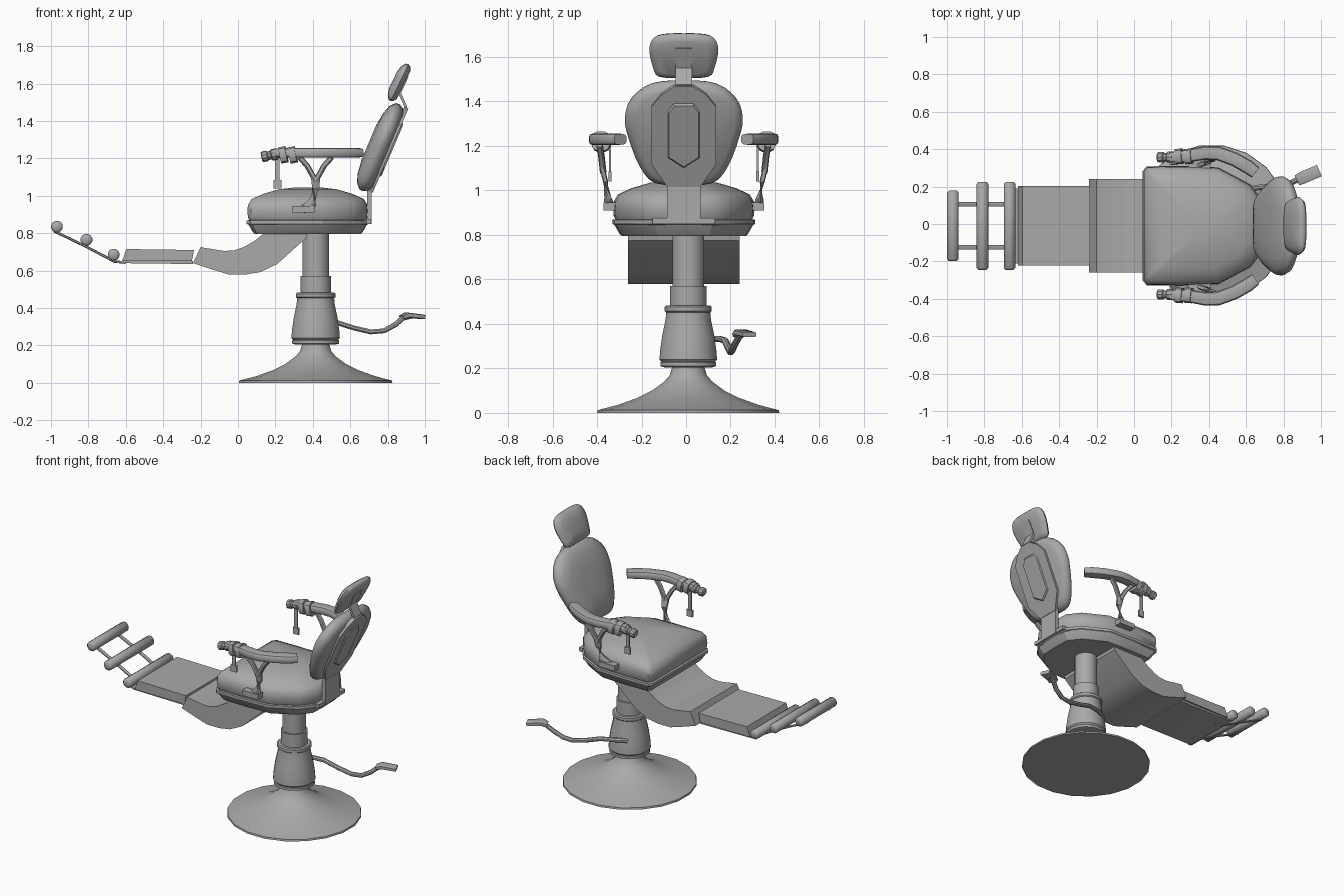
import bpy, bmesh, math
from mathutils import Vector, Matrix

old = bpy.data.objects.get("Cube")
if old:
    bpy.data.objects.remove(old)

MID = -0.01  # centre line of the chair in y

grey = bpy.data.materials.new("plain grey")
grey.use_nodes = True
grey.diffuse_color = (0.4, 0.4, 0.4, 1)
grey.node_tree.nodes["Principled BSDF"].inputs["Base Color"].default_value = (0.4, 0.4, 0.4, 1)


def axes(u, v, w, origin):
    """Matrix that sends local x, y, z to the given directions."""
    m = Matrix((u, v, w)).transposed().to_4x4()
    m.translation = origin
    return m


def loft(name, rings, angle=35):
    """Skin equal-length rings and cap both ends."""
    bm = bmesh.new()
    loops = [[bm.verts.new(p) for p in ring] for ring in rings]
    n = len(loops[0])
    for a, b in zip(loops, loops[1:]):
        for i in range(n):
            j = (i + 1) % n
            bm.faces.new((a[i], a[j], b[j], b[i]))
    bm.faces.new(loops[0])
    bm.faces.new(loops[-1])
    bmesh.ops.recalc_face_normals(bm, faces=bm.faces)
    mesh = bpy.data.meshes.new(name)
    bm.to_mesh(mesh)
    bm.free()
    mesh.materials.append(grey)
    for p in mesh.polygons:
        p.use_smooth = True
    mesh.set_sharp_from_angle(angle=math.radians(angle))
    ob = bpy.data.objects.new(name, mesh)
    bpy.context.collection.objects.link(ob)
    return ob


def layered(name, outline, layers, m, centre=(0, 0), angle=35):
    """Stack scaled copies of an outline; layers are (height, scale)."""
    cx, cy = centre
    return loft(name, [[m @ Vector((cx + (x - cx) * s, cy + (y - cy) * s, h))
                        for x, y in outline] for h, s in layers], angle)


def prism(name, outline, lo, hi, m):
    return layered(name, outline, [(lo, 1), (hi, 1)], m)


def box(name, x, y, z):
    corners = [(x[0], y[0]), (x[1], y[0]), (x[1], y[1]), (x[0], y[1])]
    return prism(name, corners, z[0], z[1], Matrix())


def mirrored(half):
    return half + [(-u, v) for u, v in reversed(half) if abs(u) > 1e-6]


def rounded(pts, steps=3):
    """Closed smooth curve through the points."""
    out, n = [], len(pts)
    for i in range(n):
        a, b, c, d = (Vector(pts[(i + k) % n]) for k in (-1, 0, 1, 2))
        for k in range(steps):
            t = k / steps
            out.append(tuple(0.5 * (2 * b + (c - a) * t + (2 * a - 5 * b + 4 * c - d) * t ** 2
                                    + (3 * b - a - 3 * c + d) * t ** 3)))
    return out


def tube(name, path, radii, sides=10, square=1.0, angle=35):
    """Sweep an ellipse; each radius is a number or a (side, up) pair."""
    path = [Vector(p) for p in path]
    if not isinstance(radii, list):
        radii = [radii] * len(path)
    rings = []
    for i, p in enumerate(path):
        t = (path[min(i + 1, len(path) - 1)] - path[max(i - 1, 0)]).normalized()
        side = t.cross(Vector((1, 0, 0) if abs(t.z) > 0.9 else (0, 0, 1))).normalized()
        up = side.cross(t)
        w, h = radii[i] if isinstance(radii[i], tuple) else (radii[i], radii[i])
        ring = []
        for k in range(sides):
            a = 2 * math.pi * (k + 0.5) / sides
            c, s = (math.copysign(abs(f(a)) ** square, f(a)) for f in (math.cos, math.sin))
            ring.append(p + side * w * c + up * h * s)
        rings.append(ring)
    return loft(name, rings, angle)


def turned(name, profile, sides=20):
    """Upright turned part from (radius, z) pairs."""
    return tube(name, [(0.415, 0.01, z) for r, z in profile], [r for r, z in profile], sides)


# Pedestal
turned("base_foot", [(.415, 0), (.413, .012), (.32, .036), (.23, .068), (.165, .1),
                     (.11, .14), (.085, .168), (.072, .21), (.07, .23)])
turned("pump_flange", [(.11, .205), (.127, .21), (.127, .226), (.12, .232)])
turned("pump_body", [(.118, .225), (.131, .24), (.128, .28), (.118, .35), (.103, .42), (.1, .455)])
turned("pump_ring", [(.1, .452), (.107, .458), (.107, .476), (.1, .482)])
turned("piston_sleeve", [(.083, .47), (.083, .57)])
turned("piston", [(.072, .565), (.072, .82)])

# Pump lever and pedal
tube("pump_lever", [(.36, .11, .33), (.42, .15, .333), (.52, .175, .325), (.62, .19, .293), (.71, .2, .272),
                    (.78, .205, .278), (.84, .22, .31), (.88, .24, .345), (.93, .26, .357)],
     [(.016, .014)] * 9, 8)
tube("pedal", [(.875, .235, .35), (.9, .247, .362), (.99, .285, .352)], [(.03, .012), (.034, .014), (.034, .012)],
     8, 0.4)

# Seat: outline is given as (half width, x)
seat_half = [(0, .05), (.29, .05), (.315, .07), (.318, .25), (.31, .45), (.22, .62), (.13, .69), (0, .695)]
seat_axes = axes((0, 1, 0), (1, 0, 0), (0, 0, 1), (0, MID, 0))
seat = mirrored(seat_half)
layered("seat_frame", seat, [(.795, .88), (.805, .91), (.845, .98), (.85, 1.01), (.868, 1.01), (.87, .97)],
        seat_axes, (0, .375), 25)
layered("seat_cushion", seat, [(.865, .96), (.885, .99), (.92, 1), (.95, .99), (.982, .93), (1.01, .74),
                               (1.035, .47), (1.045, .2)], seat_axes, (0, .375), 45)

# Backrest, in a leaning frame
def leaning(degrees, origin):
    s, c = math.sin(math.radians(degrees)), math.cos(math.radians(degrees))
    return axes((0, -1, 0), (s, 0, c), (-c, 0, s), origin)


back = leaning(23, (.715, MID, 1.04))
back_half = [(0, -.03), (.13, -.025), (.2, .06), (.25, .2), (.265, .29), (.24, .38), (.15, .455), (0, .472)]
layered("backrest_cushion", rounded(mirrored(back_half)),
        [(0, .85), (.015, .95), (.04, 1), (.06, .99), (.085, .88), (.1, .7), (.11, .4)], back, (0, .22), 50)
plate_half = [(.075, -.02), (.145, .09), (.145, .37), (.1, .43), (.04, .47)]
prism("backrest_plate", mirrored(plate_half), -.014, .01, back)
panel_half = [(0, .07), (.072, .12), (.072, .35), (.045, .39)]
layered("backrest_panel", mirrored(panel_half), [(-.012, 1), (-.022, .93)], back, (0, .23), 20)
box("backrest_strut", (.69, .715), (MID - .075, MID + .075), (.85, 1.06))
box("backrest_strut_foot", (.64, .712), (MID - .14, MID + .14), (.85, .875))

# Headrest and its bracket
head = leaning(26, (.838, MID, 1.495))
head_half = [(0, 0), (.11, .005), (.138, .05), (.155, .14), (.135, .2), (.08, .218), (0, .22)]
layered("headrest_cushion", rounded(mirrored(head_half)),
        [(0, .75), (.01, .92), (.025, 1), (.04, .96), (.055, .75), (.063, .45)], head, (0, .11), 50)
side_axes = axes((1, 0, 0), (0, 0, 1), (0, 1, 0), (0, MID, 0))
prism("headrest_bracket", [(.885, 1.44), (.905, 1.475), (.872, 1.55), (.913, 1.638), (.9, 1.642),
                           (.855, 1.55), (.89, 1.475), (.875, 1.445)], -.037, .037, side_axes)

# Leg rest
prism("knee_rest", [(-.2, .725), (-.075, .705), (-.02, .708), (.03, .725), (.09, .76), (.14, .8), (.37, .8),
                    (.365, .775), (.21, .635), (.12, .592), (.04, .579), (-.05, .579), (-.15, .61),
                    (-.24, .64)], -.25, .25, side_axes)
prism("calf_plate", [(-.66, .65), (-.64, .64), (-.24, .635), (-.24, .652)], -.2, .2, side_axes)
prism("calf_pad", [(-.62, .65), (-.597, .715), (-.235, .71), (-.247, .65)], -.212, .212, side_axes)

# Foot rollers on two rails
for i, (x, z, half) in enumerate([(-.665, .685, .235), (-.81, .765, .235), (-.968, .835, .188)]):
    ys = [-half, -half + .01, half - .01, half]
    tube(f"foot_roller_{i + 1}", [(x, MID + y, z) for y in ys], [.022, .032, .032, .022], 12, 1, 50)
for name, y in (("foot_rail_near", -.125), ("foot_rail_far", .105)):
    tube(name, [(-.985, y, .812), (-.81, y, .727), (-.66, y, .648), (-.6, y, .643)], (.014, .007), 6)

# Armrests, one per side
for tag, s in (("near", -1), ("far", 1)):
    def at(x, y, z):
        return (x, MID + s * y, z)

    def arm_box(name, x, y, z):
        box(f"{name}_{tag}", x, sorted((MID + s * y[0], MID + s * y[1])), z)

    # Curved pad with a knuckled grip
    pad = [(.19, .368), (.28, .373), (.38, .39), (.45, .388), (.54, .355), (.61, .315), (.65, .285)]
    tube(f"armrest_pad_{tag}", [at(x, y, 1.23) for x, y in pad],
         [(.028, .022), (.034, .026), (.037, .027)] + [(.038, .027)] * 3 + [(.034, .024)], 12, 0.55)
    grip = [(.125, .022), (.13, .028), (.155, .029), (.16, .023), (.175, .023), (.18, .031),
            (.205, .031), (.21, .024), (.24, .024)]
    tube(f"armrest_grip_{tag}", [at(x, .367, 1.207 + (x - .125) * .2) for x, r in grip],
         [r for x, r in grip], 10)

    # Wrist strap with a hanging buckle
    for k, x in enumerate((.225, .275)):
        tube(f"wrist_strap_{k + 1}_{tag}", [at(x, .37, 1.215), at(x + .035, .373, 1.222)], (.042, .045), 12, 0.7)
    arm_box("strap_tail", (.198, .222), (.328, .336), (1.07, 1.21))
    arm_box("strap_buckle", (.19, .232), (.325, .339), (1.04, 1.085))

    # Forked bracket down to the seat
    stem = [at(.345, .325, .925), at(.395, .342, .96), at(.415, .352, 1.04), at(.415, .366, 1.1)]
    tube(f"armrest_stem_{tag}", stem, [(.012, .02), (.014, .026), (.012, .02), (.012, .026)], 8, 0.6)
    for k, d in enumerate((-1, 1)):
        fork = [(0, 1.08), (.02, 1.115), (.045, 1.16), (.085, 1.205)]
        tube(f"armrest_fork_{k + 1}_{tag}", [at(.415 + d * u, .362 + .2 * u, z) for u, z in fork],
             [(.014, .014)] * 4, 8, 0.6)
    arm_box("armrest_foot", (.29, .41), (.29, .36), (.91, .945))
